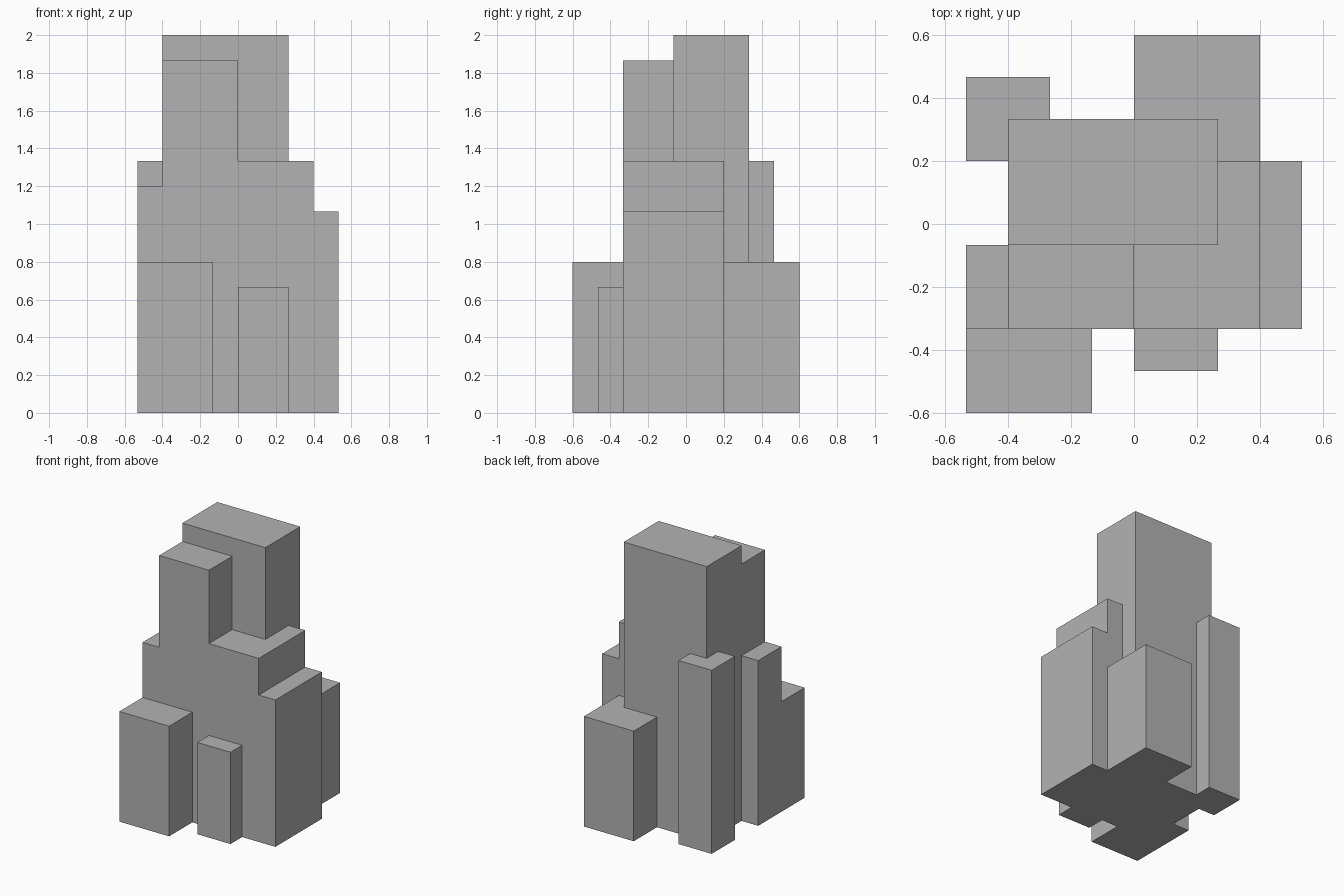
import bpy
import bmesh

cube = bpy.data.objects.get("Cube")
if cube:
    bpy.data.objects.remove(cube, do_unlink=True)

UNIT = 2 / 30  # the blocks sit on a grid of 30 steps over the full height

grey = bpy.data.materials.new("plain grey")
grey.use_nodes = True
COLOUR = (0.45, 0.45, 0.45, 1)
grey.diffuse_color = COLOUR
grey.node_tree.nodes["Principled BSDF"].inputs["Base Color"].default_value = COLOUR


def block(name, x0, x1, y0, y1, height):
    """Box standing on the ground, given in grid steps."""
    bm = bmesh.new()
    bmesh.ops.create_cube(bm, size=1)
    for v in bm.verts:
        v.co.x = (x1 if v.co.x > 0 else x0) * UNIT
        v.co.y = (y1 if v.co.y > 0 else y0) * UNIT
        v.co.z = (height if v.co.z > 0 else 0) * UNIT
    mesh = bpy.data.meshes.new(name)
    bm.to_mesh(mesh)
    bm.free()
    mesh.materials.append(grey)
    obj = bpy.data.objects.new(name, mesh)
    bpy.context.collection.objects.link(obj)
    return obj


# Tall core
block("main_tower", -6, 4, -1, 5, 30)
block("front_tower", -6, 0, -5, -1, 28)

# Stepped shoulders
block("left_shoulder", 0, 6, -5, 3, 20)
block("left_step", 6, 8, -5, 3, 16)
block("right_step", -8, -6, -5, -1, 18)

# Low blocks around the base
block("front_right_block", -8, -2, -9, -5, 12)
block("front_left_block", 0, 4, -7, -5, 10)
block("back_left_block", 0, 6, 3, 9, 12)
block("back_right_pillar", -8, -4, 3, 7, 20)
